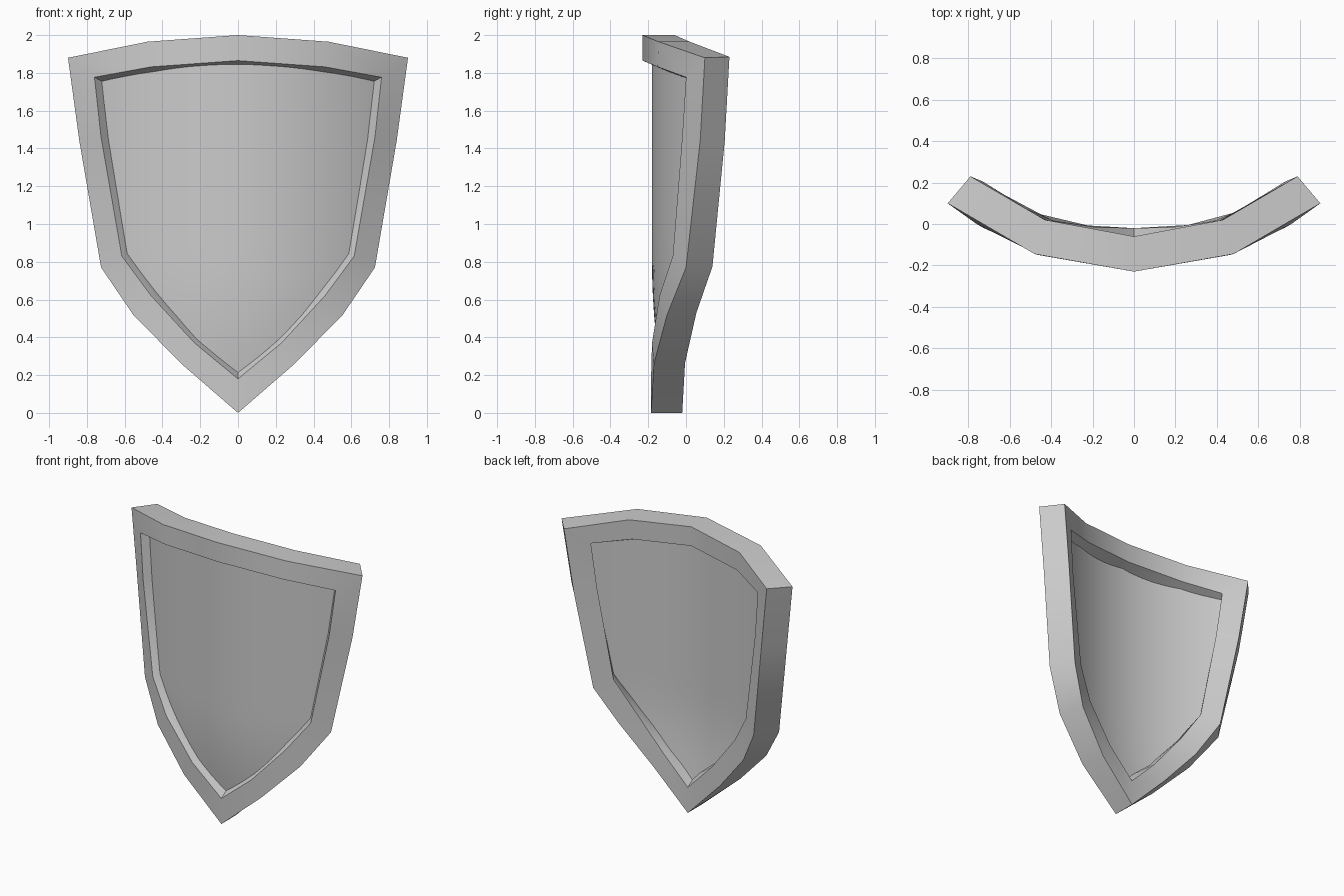
import bpy, bmesh, math
from mathutils import Vector

if "Cube" in bpy.data.objects:
    bpy.data.objects.remove(bpy.data.objects["Cube"])

metal = bpy.data.materials.new("grey_metal")
metal.diffuse_color = (0.6, 0.6, 0.6, 1)
metal.use_nodes = True
metal.node_tree.nodes["Principled BSDF"].inputs["Base Color"].default_value = metal.diffuse_color


def finish(name, bm, angle):
    mesh = bpy.data.meshes.new(name)
    bm.to_mesh(mesh)
    bm.free()
    for p in mesh.polygons:
        p.use_smooth = True
    mesh.set_sharp_from_angle(angle=math.radians(angle))
    mesh.materials.append(metal)
    ob = bpy.data.objects.new(name, mesh)
    bpy.context.collection.objects.link(ob)
    return ob


# Half outline, top centre to bottom tip: outer front, inner front,
# thickness offset from front to back, vertical bevel of the recess wall
STATIONS = [
    ((0, -.23, 2), (0, -.23, 1.865), (0, .17, 0), -.022),
    ((.48, -.145, 1.965), (.46, -.15, 1.832), (-.05, .165, 0), -.025),
    ((.90, .10, 1.88), (.76, 0, 1.777), (-.11, .13, .005), -.022),
    ((.84, .075, 1.44), (.725, -.02, 1.46), (-.11, .13, 0), -.005),
    ((.725, 0, .77), (.615, -.07, .83), (-.10, .14, .005), .015),
    ((.555, -.10, .52), (.46, -.14, .62), (-.07, .155, .01), .025),
    ((.30, -.17, .26), (.23, -.18, .37), (-.04, .165, .005), .025),
    ((0, -.185, 0), (0, -.185, .18), (0, .165, 0), .035),
]

# Rim: five-point cross-section carried round the mirrored outline
rings = []
for outer, inner, off, bevel in STATIONS:
    o, i, d = Vector(outer), Vector(inner), Vector(off)
    mid = i + d * .5 + Vector((0, 0, bevel * 1.5))
    rings.append([o, i, mid, i + d, o + d])
mirrored = [[Vector((-p.x, p.y, p.z)) for p in r] for r in rings[-2:0:-1]]
rings += mirrored

bm = bmesh.new()
loops = [[bm.verts.new(p) for p in r] for r in rings]
for a, b in zip(loops, loops[1:] + loops[:1]):
    for k in range(5):
        m = (k + 1) % 5
        bm.faces.new((a[k], a[m], b[m], b[k]))
bmesh.ops.recalc_face_normals(bm, faces=bm.faces[:])
finish("shield_rim", bm, 30)


# Panel: smooth curved sheet between the top and bottom edges of the opening
TOP = [(0, 1.84), (.44, 1.805), (.72, 1.755)]
BOTTOM = [(0, .215), (.21, .39), (.44, .645), (.585, .845), (.69, 1.45), (.72, 1.755)]


def height(points, x):
    for (x0, z0), (x1, z1) in zip(points, points[1:]):
        if x <= x1:
            return z0 + (z1 - z0) * (x - x0) / (x1 - x0)
    return points[-1][1]


half = [0.0]
for (x0, _), (x1, _) in zip(BOTTOM, BOTTOM[1:]):
    half += [x0 + (x1 - x0) * s / 4 for s in (1, 2, 3, 4)]
columns = [-x for x in half[:0:-1]] + half
ROWS = 16
GROW = 1.02   # the edge tucks slightly into the rim

bm = bmesh.new()
grid = []
for x in columns:
    zb, zt = height(BOTTOM, abs(x)), height(TOP, abs(x))
    col = []
    for r in range(ROWS + 1):
        z = 1.05 + GROW * (zb + (zt - zb) * r / ROWS - 1.05)
        px = x * GROW
        y = -.18 + .434 * px * px + .138 * max(0, .8 - z) ** 2
        col.append(bm.verts.new((px, y, z)))
    grid.append(col)
for a, b in zip(grid, grid[1:]):
    for r in range(ROWS):
        bm.faces.new((a[r], b[r], b[r + 1], a[r + 1]))
bmesh.ops.remove_doubles(bm, verts=bm.verts[:], dist=1e-5)
panel = finish("shield_panel", bm, 60)
solid = panel.modifiers.new("thickness", 'SOLIDIFY')
solid.thickness = .06
solid.offset = -1
solid.use_rim = False
